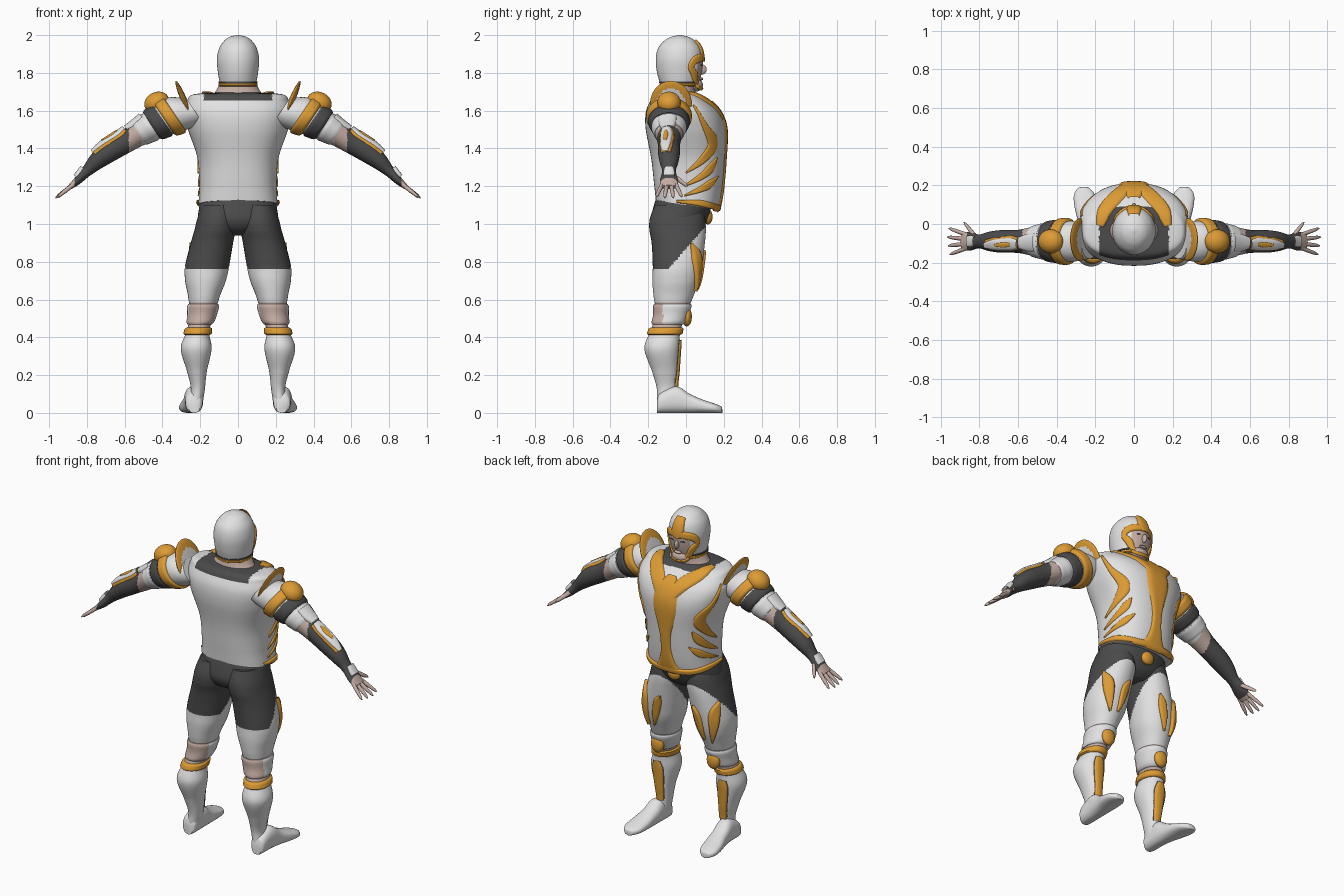
import bpy, bmesh, math
from mathutils import Vector, Matrix
from mathutils.bvhtree import BVHTree

cube = bpy.data.objects.get("Cube")
if cube:
    bpy.data.objects.remove(cube, do_unlink=True)


def material(name, r, g, b):
    m = bpy.data.materials.new(name)
    m.use_nodes = True
    m.diffuse_color = (r, g, b, 1)
    bsdf = m.node_tree.nodes["Principled BSDF"]
    bsdf.inputs["Base Color"].default_value = (r, g, b, 1)
    bsdf.inputs["Roughness"].default_value = 0.6
    return m


MATS = [material("white_armor", .76, .76, .76), material("gold_trim", .72, .33, .035),
        material("dark_cloth", .07, .07, .07), material("skin", .56, .42, .37)]
WHITE, GOLD, DARK, SKIN = range(4)


def finish(name, bm, color, mirror=False, sharp=50):
    """Turn a bmesh into an object; color is an index or a rule on the face centre."""
    mesh = bpy.data.meshes.new(name)
    bm.to_mesh(mesh)
    bm.free()
    for m in MATS:
        mesh.materials.append(m)
    for p in mesh.polygons:
        p.use_smooth = True
        p.material_index = color(p.center) if callable(color) else color
    mesh.set_sharp_from_angle(angle=math.radians(sharp))
    ob = bpy.data.objects.new(name, mesh)
    bpy.context.scene.collection.objects.link(ob)
    if mirror:
        ob.modifiers.new("Mirror", "MIRROR").use_mirror_merge = False
    return ob


def spline(pts, sub):
    """Catmull-Rom through tuples of any length."""
    v = [Vector(p) for p in pts]
    v = [v[0] * 2 - v[1]] + v + [v[-1] * 2 - v[-2]]
    out = []
    for a, b, c, d in zip(v, v[1:], v[2:], v[3:]):
        for i in range(sub):
            t = i / sub
            out.append(.5 * (2 * b + (c - a) * t + (2 * a - 5 * b + 4 * c - d) * t * t
                             + (3 * b - a - 3 * c + d) * t ** 3))
    return out + [v[-2]]


def loft(name, rings, color, U=(1, 0, 0), V=(0, 1, 0), power=2.0, seg=48, mirror=False, bend=None):
    """Skin rings (cx, cy, cz, ru, rv) with superellipse sections."""
    bm, U, V, loops = bmesh.new(), Vector(U), Vector(V), []
    e = 2 / power
    for r in rings:
        loop = []
        for k in range(seg):
            c, s = math.cos(math.tau * k / seg), math.sin(math.tau * k / seg)
            co = Vector(r[:3]) + U * r[3] * math.copysign(abs(c) ** e, c) \
                + V * r[4] * math.copysign(abs(s) ** e, s)
            loop.append(bm.verts.new(bend(co) if bend else co))
        loops.append(loop)
    for a, b in zip(loops, loops[1:]):
        for k in range(seg):
            n = (k + 1) % seg
            bm.faces.new((a[k], a[n], b[n], b[k]))
    bm.faces.new(loops[0])
    bm.faces.new(loops[-1])
    bmesh.ops.recalc_face_normals(bm, faces=bm.faces)
    return finish(name, bm, color, mirror)


def column(rows, sub=10):
    """Rows of (z, x0, x1, y0, y1) to smooth upright rings."""
    return spline([((a + b) / 2, (c + d) / 2, z, (b - a) / 2, (d - c) / 2)
                   for z, a, b, c, d in rows], sub)


def band(name, rings, axis, lo, hi, extra, color, **kw):
    """A raised cuff following part of a limb."""
    part = [r.copy() for r in rings if lo <= r[axis] <= hi]
    for i, r in enumerate(part):
        s = 2 * i / (len(part) - 1) - 1
        for k in (3, 4):
            r[k] += extra * (1 - .7 * s ** 6)
    return loft(name, part, color, mirror=True, **kw)


def ball(name, centre, radii, color, tilt=0, mirror=True):
    bm = bmesh.new()
    bmesh.ops.create_uvsphere(bm, u_segments=48, v_segments=32, radius=1)
    mat = Matrix.Translation(centre) @ Matrix.Rotation(tilt, 4, 'Y') @ Matrix.Diagonal((*radii, 1))
    bmesh.ops.transform(bm, matrix=mat, verts=bm.verts)
    return finish(name, bm, color, mirror)


def surface(ob):
    m = ob.data
    return BVHTree.FromPolygons([v.co for v in m.vertices], [p.vertices[:] for p in m.polygons])


def strip(name, tree, path, color=GOLD, height=.009, mirror=True, across=10):
    """Raised trim hugging a surface; path of (x, y, z, width)."""
    pts, bm, rows = spline(path, 8), bmesh.new(), []
    for i, p in enumerate(pts):
        t = Vector(pts[min(i + 1, len(pts) - 1)][:3]) - Vector(pts[max(i - 1, 0)][:3])
        co, n, _, _ = tree.find_nearest(Vector(p[:3]))
        side = n.cross(t).normalized()
        row = []
        for j in range(across + 1):
            s = 2 * j / across - 1
            q, qn, _, _ = tree.find_nearest(co + side * s * max(p[3], .002) / 2)
            row.append(bm.verts.new(q + qn * (height * (1 - s ** 6) - .002)))
        rows.append(row)
    for a, b in zip(rows, rows[1:]):
        for j in range(across):
            bm.faces.new((a[j], b[j], b[j + 1], a[j + 1]))
    return finish(name, bm, color, mirror, 80)


def widen(path, amount):
    return [(*p[:3], p[3] + amount) for p in path]


# Torso shell, lower at the front hem, with a dark neckline
def hem_slope(v):
    return v - Vector((0, 0, .16 * v.y * min(1, max(0, (1.35 - v.z) / .2))))


def neckline(c):
    return DARK if c.z > 1.652 and abs(c.x) < .18 and c.y < .09 else WHITE


torso = loft("torso_shell", column([
    (1.10, -.21, .21, -.16, .17), (1.2, -.205, .205, -.17, .19), (1.35, -.215, .215, -.185, .205),
    (1.5, -.265, .265, -.213, .21), (1.59, -.285, .285, -.213, .18), (1.65, -.27, .27, -.19, .125),
    (1.685, -.24, .24, -.165, .07), (1.695, -.12, .12, -.12, .03)], 14), neckline,
    power=2.4, seg=128, bend=hem_slope)
chest = surface(torso)
strip("chest_stem", chest, [(0, .13, 1.64, .06), (0, .19, 1.57, .15), (0, .2, 1.47, .16), (0, .2, 1.39, .12),
      (0, .2, 1.3, .075), (0, .2, 1.2, .075), (0, .18, 1.12, .13), (0, .17, 1.08, .22)],
      mirror=False, height=.013)
strip("chest_arm", chest, [(.175, -.01, 1.69, .04), (.15, .06, 1.66, .08), (.1, .13, 1.63, .09),
      (.045, .18, 1.57, .08), (.02, .2, 1.5, .04)], height=.012)
strip("hem_trim", chest, [(.21, -.05, 1.12, .015), (.2, .07, 1.11, .035), (.13, .15, 1.09, .035),
      (.06, .17, 1.085, .04), (0, .17, 1.085, .05)], height=.014)
for i, path in enumerate((
        [(.27, .04, 1.63, .012), (.25, .1, 1.52, .035), (.2, .15, 1.42, .075), (.21, .09, 1.34, .045), (.22, 0, 1.27, .008)],
        [(.16, .17, 1.35, .008), (.18, .14, 1.3, .05), (.2, .08, 1.25, .036), (.21, -.01, 1.2, .008)],
        [(.14, .18, 1.25, .008), (.18, .13, 1.21, .045), (.2, .07, 1.18, .03), (.21, -.01, 1.15, .008)])):
    strip("rib_flame_%d" % (i + 1), chest, path)

# Neck, helmet and face
loft("neck", column([(1.67, -.16, .16, -.13, .05), (1.70, -.12, .12, -.12, .05), (1.78, -.08, .08, -.1, .05)]), SKIN)


def face_opening(c):
    return SKIN if c.y > .02 and abs(c.x) < .07 and c.z < 1.88 else WHITE


helmet = loft("helmet", column([
    (1.735, -.095, .095, -.135, .065), (1.8, -.106, .106, -.153, .083), (1.87, -.112, .112, -.16, .09),
    (1.93, -.1, .1, -.148, .078), (1.97, -.073, .073, -.115, .048), (1.99, -.045, .045, -.08, .015),
    (2.0, -.008, .008, -.04, -.025)]), face_opening, seg=64)
head = surface(helmet)
loft("helmet_rim", [(0, -.035, z, .098 + e, .1 + e) for z, e in ((1.728, 0), (1.732, .006), (1.742, .006), (1.746, 0))], GOLD)
loft("rim_shadow", [(0, -.035, z, .104, .108) for z in (1.747, 1.755)], DARK)
chin = ball("chin", (0, .045, 1.735), (.055, .045, .035), SKIN, mirror=False)
ball("nose", (0, .088, 1.818), (.012, .021, .026), SKIN, mirror=False)
ball("lips", (0, .08, 1.768), (.026, .011, .008), SKIN, mirror=False)
strip("eye", head, [(.022, .08, 1.838, .004), (.033, .08, 1.84, .009), (.045, .07, 1.838, .004)], DARK, .005)
strip("forehead_crest", head, [(0, .045, 1.97, .06), (0, .07, 1.935, .08), (0, .09, 1.89, .09), (0, .09, 1.86, .05)],
      height=.012, mirror=False)
strip("brow_guard", head, [(.0, .09, 1.88, .035), (.05, .08, 1.88, .045), (.082, .045, 1.865, .045),
      (.092, .025, 1.83, .035), (.08, .05, 1.79, .045), (.065, .06, 1.755, .035), (.045, .07, 1.737, .02)], height=.011)
strip("jaw_trim", surface(chin), [(.055, .05, 1.735, .02), (.03, .08, 1.715, .02), (0, .09, 1.71, .02)])

# Pelvis and buckle
loft("pelvis", column([(1.16, -.19, .19, -.15, .12), (1.08, -.207, .207, -.175, .13), (1.02, -.21, .21, -.182, .112),
                       (.97, -.17, .17, -.155, .085), (.94, -.08, .08, -.1, .05)]), DARK, power=2.1)
ball("buckle", (0, .115, 1.038), (.042, .026, .04), GOLD, mirror=False)


# Legs: shorts, thigh armour, bare knee back and boots
def leg_color(c):
    if c.z > .765 + max(0, c.y + .09) * 1.15:
        return DARK
    return SKIN if .43 < c.z < .585 else WHITE


leg_rings = column([
    (1.1, .02, .19, -.165, .08), (1.03, .008, .215, -.191, .1), (.97, .012, .23, -.194, .105),
    (.9, .026, .25, -.182, .1), (.78, .046, .28, -.176, .085),
    (.7, .064, .28, -.178, .07), (.62, .095, .265, -.172, .04), (.52, .125, .255, -.16, 0), (.43, .152, .273, -.19, -.03),
    (.34, .14, .303, -.22, -.035), (.22, .165, .27, -.18, -.043), (.13, .175, .25, -.155, -.05),
    (.05, .186, .262, -.153, -.03)], 16)
leg = loft("leg", leg_rings, leg_color, power=2.1, seg=80, mirror=True)
skin_tree = surface(leg)
band("boot_cuff", leg_rings, 2, .41, .455, .014, GOLD)
band("knee_pad", leg_rings, 2, .465, .58, .014, lambda c: SKIN if c.y < -.122 else WHITE)
ball("knee_disc", (.19, .005, .51), (.042, .026, .052), GOLD)
outer = [(.25, .03, .9, .01), (.24, .06, .83, .07), (.23, .06, .75, .06), (.21, .04, .65, .01)]
inner = [(.11, .1, .86, .01), (.13, .1, .81, .05), (.15, .08, .74, .045), (.17, .05, .66, .01)]
shin = [(.225, -.03, .385, .045), (.22, -.03, .33, .08), (.215, -.04, .22, .07), (.213, -.045, .14, .06)]
strip("thigh_plate_outer", skin_tree, outer, height=.02)
strip("thigh_plate_inner", skin_tree, inner, height=.016)
strip("shin_plate", skin_tree, shin, height=.012)
strip("shin_border", skin_tree, widen(shin, .014), DARK, .007)

# Feet: rows of (y, x, half width, top) running heel to toe
foot_rows = spline([(-.154, .232, .03, .07), (-.135, .233, .044, .105), (-.05, .234, .05, .14), (.02, .24, .052, .10),
                    (.09, .25, .058, .07), (.15, .257, .054, .05), (.185, .26, .03, .035), (.192, .26, .006, .02)], 6)
loft("foot", [(x, y, top / 2, half, top / 2) for y, x, half, top in foot_rows], WHITE,
     V=(0, 0, 1), power=2.4, mirror=True)


# Arms: rows of (x, z, half depth, half thickness)
def arm_color(c):
    if c.x < .51:
        return WHITE
    return SKIN if c.x < .578 or c.x > .865 else DARK


AXES = dict(U=(0, 1, 0), V=(.55, 0, .83))
arm_rings = spline([(x, -.09, z, d, t) for x, z, d, t in (
    (.23, 1.6, .09, .08), (.32, 1.585, .105, .1), (.42, 1.54, .1, .088), (.52, 1.482, .076, .068),
    (.6, 1.432, .06, .06), (.69, 1.378, .058, .056), (.75, 1.332, .05, .046), (.8, 1.282, .036, .031),
    (.85, 1.23, .048, .022), (.89, 1.195, .043, .013))], 14)
arm = loft("arm", arm_rings, arm_color, mirror=True, **AXES)
sleeve = surface(arm)
band("gold_sleeve", arm_rings, 0, .33, .395, .016, GOLD, **AXES)
band("dark_sleeve", arm_rings, 0, .395, .46, .01, DARK, **AXES)
band("upper_arm_plate", arm_rings, 0, .46, .53, .006, WHITE, **AXES)
ball("shoulder_cap", (.43, -.09, 1.643), (.068, .062, .055), GOLD, tilt=.45)


# Upright shoulder fin: gold rim around a pale middle
def fin_color(c):
    return WHITE if math.hypot((c.y + .08) / .11, (c.z - 1.637) / .115) < .68 else GOLD


ball("shoulder_fin", (.278, -.08, 1.637), (.017, .11, .13), fin_color, tilt=.4)
plate = [(.62, -.11, 1.53, .05), (.66, -.11, 1.5, .075), (.73, -.11, 1.43, .06), (.77, -.11, 1.38, .03)]
strip("forearm_trim", sleeve, widen(plate, .03), height=.012)
strip("forearm_plate", sleeve, plate, WHITE, .02)
strip("forearm_inlay", sleeve, [(.65, -.11, 1.51, .015), (.68, -.11, 1.48, .03), (.72, -.11, 1.44, .015)], height=.024)
strip("elbow_plate", sleeve, [(.52, -.1, 1.58, .12), (.57, -.1, 1.55, .11), (.61, -.1, 1.53, .07)], WHITE, .016)
strip("hand_plate", sleeve, [(.825, -.09, 1.3, .055), (.85, -.09, 1.28, .07), (.87, -.09, 1.26, .065)], WHITE, .016)


# Fingers and thumb
def digit(name, a, b, r):
    a, b = Vector(a), Vector(b)
    rings = [(*a.lerp(b, t), r * s, r * s) for t, s in ((0, 1), (.5, .95), (.85, .75), (1, .25))]
    loft(name, rings, SKIN, seg=12, mirror=True, **AXES)


for i in range(4):
    k = i - 1.5
    reach = .968 - .008 * abs(k - .3)
    digit("finger_%d" % (i + 1), (.87, -.09 + k * .024, 1.21), (reach, -.09 + k * .045, 1.135 + .006 * abs(k)), .0115)
digit("thumb", (.825, -.06, 1.25), (.88, .008, 1.2), .014)
